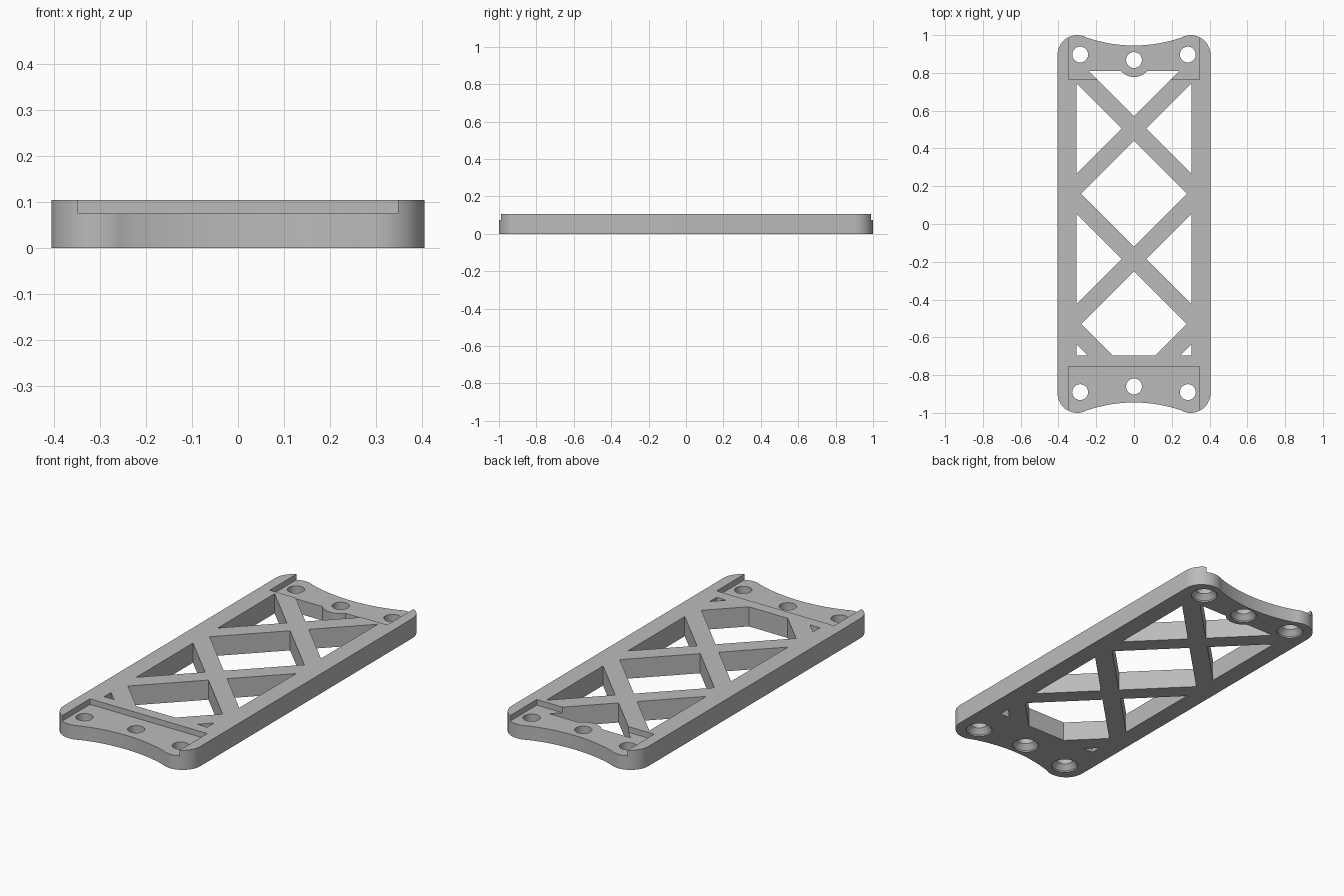
import bpy, bmesh
from math import sin, cos, pi, radians, sqrt

cube = bpy.data.objects.get("Cube")
if cube:
    bpy.data.objects.remove(cube, do_unlink=True)

H = 0.105        # full height
FLOOR = 0.075    # height of the recessed end pads
HALF_W = 0.405
RAIL = 0.305     # inner face of the side rails
CORNER = 0.105   # corner radius
BAR = 0.065      # half of a brace, measured along y

grey = bpy.data.materials.new("light_grey")
grey.use_nodes = True
colour = (0.5, 0.5, 0.5, 1)
grey.diffuse_color = colour
grey.node_tree.nodes["Principled BSDF"].inputs["Base Color"].default_value = colour


def new_object(name, bm):
    bmesh.ops.recalc_face_normals(bm, faces=bm.faces)
    mesh = bpy.data.meshes.new(name)
    bm.to_mesh(mesh)
    bm.free()
    mesh.materials.append(grey)
    obj = bpy.data.objects.new(name, mesh)
    bpy.context.collection.objects.link(obj)
    return obj


def prism(name, outline, z0, z1):
    bm = bmesh.new()
    face = bm.faces.new([bm.verts.new((x, y, z0)) for x, y in outline])
    top = bmesh.ops.extrude_face_region(bm, geom=[face])["geom"]
    bmesh.ops.translate(bm, vec=(0, 0, z1 - z0),
                        verts=[v for v in top if isinstance(v, bmesh.types.BMVert)])
    return new_object(name, bm)


def arc(cx, cy, r, a0, a1, n):
    angles = [radians(a0 + (a1 - a0) * i / n) for i in range(n + 1)]
    return [(cx + r * cos(a), cy + r * sin(a)) for a in angles]


def flip(points):
    return [(-x, y) for x, y in points]


# Plate outline: rounded corners with a shallow scallop at each end
corner = arc(HALF_W - CORNER, 1 - CORNER, CORNER, 0, 120, 20)
sx, sy = corner[-1]
sag = sy - 0.945
R = (sx * sx + sag * sag) / (2 * sag)
scallop = []
for i in range(1, 24):
    x = sx * (1 - i / 12)
    scallop.append((x, 0.945 + R - sqrt(R * R - x * x)))
end = corner + scallop + flip(corner)[::-1]
plate = prism("truss_plate", end + [(-x, -y) for x, y in end], 0, H)

cutters = []


def window(name, outline):
    cutters.append(prism(name, outline, -0.1, 0.3))


# Triangles between the crossed braces and the side rails
crossings = (0.505, -0.185)
for cy in crossings:
    reach = RAIL - BAR
    tri = [(BAR, cy), (RAIL, cy - reach), (RAIL, cy + reach)]
    window("side_window_left", tri)
    window("side_window_right", flip(tri))

# Diamond between the two crossings
mid, half = sum(crossings) / 2, 0.28
window("diamond_window", [(half, mid), (0, mid + half), (-half, mid), (0, mid - half)])

# Back window, notched by the boss round the centre hole
back, boss_y, boss_r = 0.81, 0.868, 0.09
apex = crossings[0] + BAR
dip = math_angle = 40.1
boss = arc(0, boss_y, boss_r, 270 + 90 - dip, 180 + dip, 16)
window("back_window", [(0, apex), (back - apex, back)] + boss + [(apex - back, back)])

# Front window and its two small corner triangles
front, apex = -0.695, crossings[1] - BAR
foot = front - (apex - 2 * half)
window("front_window", [(0, apex), (-half, apex - half), (-foot, front),
                        (foot, front), (half, apex - half)])
small = [(RAIL, front), (RAIL, front + 0.058), (RAIL - 0.058, front)]
window("corner_window_left", small)
window("corner_window_right", flip(small))

# Recessed pads at both ends
for y0, y1 in ((0.765, 1.2), (-1.2, -0.755)):
    pad = [(-0.347, y0), (0.347, y0), (0.347, y1), (-0.347, y1)]
    cutters.append(prism("end_recess", pad, FLOOR, 0.3))


# Screw holes, countersunk from below: stacked rings of a turned profile
def screw_hole(cx, cy, n=32):
    bm = bmesh.new()
    rings = []
    for r, z in ((0.066, -0.05), (0.066, 0.008), (0.042, 0.035), (0.042, 0.3)):
        rings.append([bm.verts.new((x, y, z)) for x, y in arc(cx, cy, r, 0, 360, n)[:-1]])
    for a, b in zip(rings, rings[1:]):
        for i in range(n):
            j = (i + 1) % n
            bm.faces.new((a[i], a[j], b[j], b[i]))
    bm.faces.new(rings[0])
    bm.faces.new(rings[-1])
    cutters.append(new_object("screw_hole", bm))


for side_y, centre_y in ((0.897, boss_y), (-0.89, -0.86)):
    for x, y in ((-0.285, side_y), (0, centre_y), (0.285, side_y)):
        screw_hole(x, y)

# Cut everything out of the plate
bpy.context.view_layer.objects.active = plate
plate.select_set(True)
for cutter in cutters:
    cutter.hide_render = True
    mod = plate.modifiers.new("cut", "BOOLEAN")
    mod.operation = "DIFFERENCE"
    mod.solver = "EXACT"
    mod.object = cutter
    bpy.ops.object.modifier_apply(modifier=mod.name)
for cutter in cutters:
    bpy.data.objects.remove(cutter, do_unlink=True)
bpy.ops.object.shade_smooth_by_angle(angle=radians(30))
